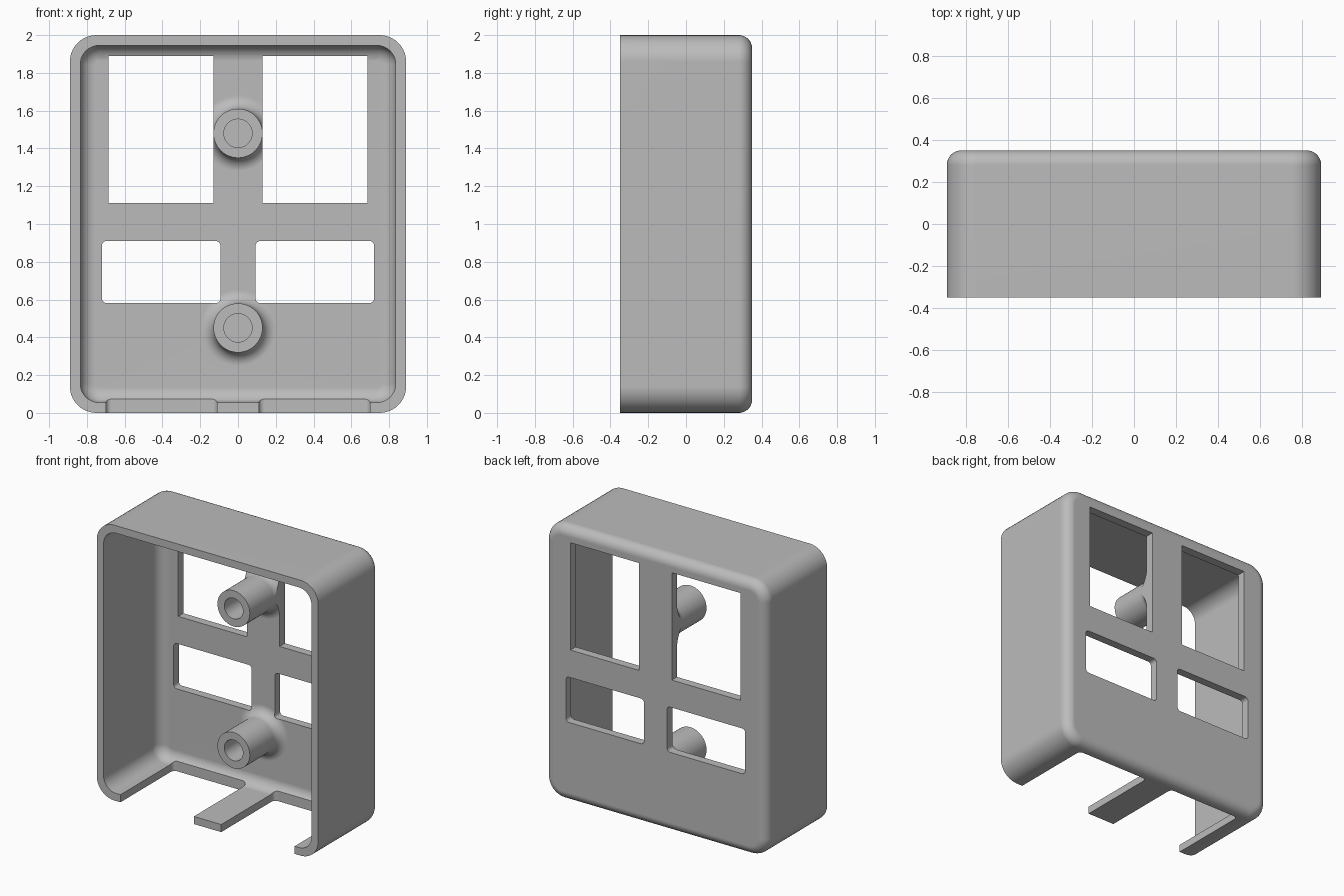
import bpy, bmesh
from math import sin, cos, pi, radians

if "Cube" in bpy.data.objects:
    bpy.data.objects.remove(bpy.data.objects["Cube"])

grey = bpy.data.materials.new("plain grey")
grey.use_nodes = True
colour = (0.5, 0.5, 0.5, 1)
grey.diffuse_color = colour
grey.node_tree.nodes["Principled BSDF"].inputs["Base Color"].default_value = colour

HALF_W, HALF_D, WALL, BACK = 0.89, 0.35, 0.055, 0.06
FLOOR = HALF_D - BACK          # inner face of the back panel


def rounded_rect(x0, x1, z0, z1, r, n=10):
    """Outline in x and z, with n segments per corner."""
    if r == 0:
        return [(x1, z1), (x0, z1), (x0, z0), (x1, z0)]
    corners = [(x1 - r, z1 - r), (x0 + r, z1 - r), (x0 + r, z0 + r), (x1 - r, z0 + r)]
    return [(cx + r * cos(pi / 2 * (k + i / n)), cz + r * sin(pi / 2 * (k + i / n)))
            for k, (cx, cz) in enumerate(corners) for i in range(n + 1)]


def loft(name, rings):
    """Skin matching 3D rings and cap both ends."""
    bm = bmesh.new()
    rows = [[bm.verts.new(p) for p in ring] for ring in rings]
    n = len(rows[0])
    for a, b in zip(rows, rows[1:]):
        for i in range(n):
            j = (i + 1) % n
            bm.faces.new((a[i], a[j], b[j], b[i]))
    bm.faces.new(rows[0][::-1])
    bm.faces.new(rows[-1])
    bmesh.ops.recalc_face_normals(bm, faces=bm.faces)
    mesh = bpy.data.meshes.new(name)
    bm.to_mesh(mesh)
    bm.free()
    mesh.materials.append(grey)
    ob = bpy.data.objects.new(name, mesh)
    bpy.context.collection.objects.link(ob)
    return ob


def shell_ring(inset, radius, y):
    w = HALF_W - inset
    return [(x, y, z) for x, z in rounded_rect(-w, w, inset, 2 - inset, radius)]


def filleted_wall(inset, corner, fillet, y_back, steps=8):
    """Rings from the back plane round the fillet to the open front."""
    rings = []
    for i in range(steps + 1):
        a = pi / 2 * i / steps
        cut = fillet * (1 - sin(a))
        rings.append(shell_ring(inset + cut, corner - cut, y_back - fillet * (1 - cos(a))))
    return rings + [shell_ring(inset, corner, -HALF_D)]


def boss(z):
    """Hollow screw post with a flared foot."""
    r, foot = 0.13, 0.07
    profile = [(r + foot, FLOOR + 0.02)]
    for i in range(9):
        a = pi / 2 * i / 8
        profile.append((r + foot * (1 - sin(a)), FLOOR - foot * (1 - cos(a))))
    profile += [(r, -0.05), (0.075, -0.05), (0.075, FLOOR - 0.005)]
    n = 48
    return loft("screw_post", [[(rad * cos(2 * pi * i / n), y, z + rad * sin(2 * pi * i / n))
                                for i in range(n)] for rad, y in profile])


def window_cutter(x0, x1, z0, z1, r):
    outline = rounded_rect(x0, x1, z0, z1, r, 5)
    return loft("window_cutter", [[(x, y, z) for x, z in outline] for y in (0.1, 0.5)])


def notch_cutter(x0, x1):
    outline = rounded_rect(x0, x1, -0.6, 0.26, 0.03, 5)
    return loft("notch_cutter", [[(x, y, z) for x, y in outline] for z in (-0.1, 0.15)])


def combine(body, tool, operation):
    tool.hide_render = True
    mod = body.modifiers.new(operation, 'BOOLEAN')
    mod.object, mod.operation, mod.solver = tool, operation, 'EXACT'
    bpy.context.view_layer.objects.active = body
    bpy.ops.object.modifier_apply(modifier=mod.name)
    bpy.data.objects.remove(tool)


# Open-fronted housing with rounded back edges
outer = filleted_wall(0, 0.14, 0.07, HALF_D)
inner = filleted_wall(WALL, 0.1, 0.08, FLOOR)
housing = loft("housing", outer + inner[::-1])

# Screw posts on the centre line
for z in (1.48, 0.45):
    combine(housing, boss(z), 'UNION')

# Back windows and bottom notches, mirrored left and right
for s in (-1, 1):
    def span(a, b):
        return sorted((s * a, s * b))
    combine(housing, window_cutter(*span(0.131, 0.685), 1.11, 1.89, 0), 'DIFFERENCE')
    combine(housing, window_cutter(*span(0.093, 0.72), 0.581, 0.91, 0.025), 'DIFFERENCE')
    combine(housing, notch_cutter(*span(0.11, 0.70)), 'DIFFERENCE')

# Smooth curves, crisp edges
bpy.ops.object.select_all(action='DESELECT')
housing.select_set(True)
bpy.context.view_layer.objects.active = housing
bpy.ops.object.shade_smooth_by_angle(angle=radians(30))
weighted = housing.modifiers.new("flat panels", 'WEIGHTED_NORMAL')
weighted.keep_sharp = True
